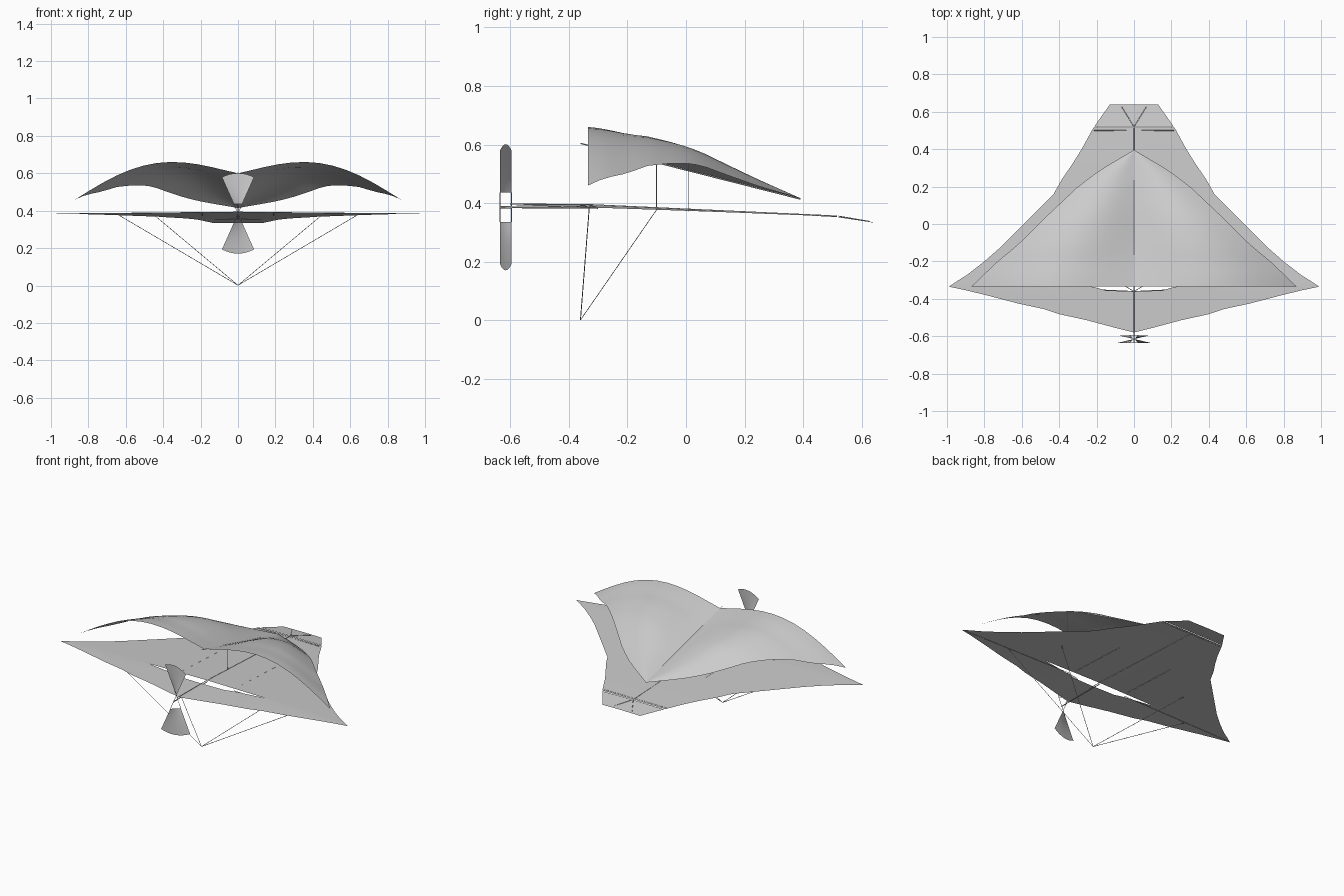
import bpy
import math

if "Cube" in bpy.data.objects:
    bpy.data.objects.remove(bpy.data.objects["Cube"])


def interp(table, v):
    """Piecewise linear lookup in [(key, value), ...] with rising keys."""
    if v <= table[0][0]:
        return table[0][1]
    for (a, p), (b, q) in zip(table, table[1:]):
        if v <= b:
            return p + (q - p) * (v - a) / (b - a)
    return table[-1][1]


def sheet(name, rows):
    """Cloth panel lofted through rows of points."""
    n = len(rows[0])
    verts = [p for r in rows for p in r]
    faces = [(i * n + j, i * n + j + 1, (i + 1) * n + j + 1, (i + 1) * n + j)
             for i in range(len(rows) - 1) for j in range(n - 1)]
    me = bpy.data.meshes.new(name)
    me.from_pydata(verts, [], faces)
    me.validate()
    me.update()
    ob = bpy.data.objects.new(name, me)
    bpy.context.collection.objects.link(ob)
    bpy.ops.object.select_all(action='DESELECT')
    ob.select_set(True)
    bpy.context.view_layer.objects.active = ob
    bpy.ops.object.shade_smooth_by_angle(angle=math.radians(20))
    return ob


def rod(name, pts, r=0.0015):
    """Thin tube along a polyline."""
    cu = bpy.data.curves.new(name, 'CURVE')
    cu.dimensions = '3D'
    cu.bevel_depth = r
    cu.bevel_resolution = 0
    cu.use_fill_caps = True
    sp = cu.splines.new('POLY')
    sp.points.add(len(pts) - 1)
    for p, c in zip(sp.points, pts):
        p.co = (*c, 1)
    ob = bpy.data.objects.new(name, cu)
    bpy.context.collection.objects.link(ob)
    return ob


def span(n):
    return [-1 + 2 * i / n for i in range(n + 1)]


# lower sail: outline tables and gentle slope
front_edge = [(0, -.58), (.1, -.555), (.25, -.515), (.4, -.482), (.48, -.455),
              (.62, -.425), (.8, -.378), (.9, -.354), (.99, -.335)]
slit_edge = [(0, -.36), (.15, -.355), (.21, -.338), (.4, -.305),
             (.945, -.305), (.99, -.335)]
half_width = [(-.305, .945), (-.27, .89), (-.2, .8), (-.13, .72), (.02, .57),
              (.16, .43), (.24, .385), (.32, .33), (.4, .28), (.515, .217)]


def low_z(x, y):
    z = interp([(-.58, .393), (-.33, .395), (.5, .357), (.64, .335)], y)
    return z - .010 * abs(x)


xs = sorted({s * x for x, _ in front_edge + slit_edge for s in (1, -1)})
front_rows = []
for k in range(4):
    row = []
    for x in xs:
        a, b = interp(front_edge, abs(x)), interp(slit_edge, abs(x))
        y = a + (b - a) * k / 3
        row.append((x, y, low_z(x, y)))
    front_rows.append(row)
sheet("lower_front_sail", front_rows)
sheet("lower_main_sail", [[(w * u, y, low_z(w * u, y)) for u in span(12)]
                          for y, w in half_width])
sheet("tail_flap", [[(w * u, y, low_z(w * u, y)) for u in span(4)]
                    for y, w in [(.52, .213), (.638, .13)]])

# upper sail: two billowing lobes either side of the keel
lead_x = [(-.335, .87), (-.2, .73), (-.11, .62), (.02, .49), (.2, .3),
          (.29, .18), (.395, 0.002)]
lead_z = [(-.335, .46), (-.28, .485), (-.2, .502), (-.13, .528), (-.03, .538),
          (.05, .53), (.12, .503), (.25, .457), (.395, .415)]


def keel_z(y):
    return .6 + (.415 - .6) * (y + .335) / .73


upper = []
for k in range(19):
    y = -.335 + .73 * k / 18
    w, zl, zk = interp(lead_x, y), interp(lead_z, y), keel_z(y)
    b = .125 * (.395 - y) / .73
    row = []
    for u in span(24):
        a = abs(u)
        row.append((w * u, y, zk + (zl - zk) * a
                    + b * math.sin(math.pi * a ** 1.05)))
    upper.append(row)
sheet("upper_sail", upper)

# propeller: two twisted fan blades
for name, s in (("propeller_blade_top", 1), ("propeller_blade_bottom", -1)):
    rows = []
    for k in range(7):
        r = .05 + .165 * k / 6
        w = .022 + .064 * k / 6
        rows.append([(s * w * u, -.615 - .02 * u,
                      .386 + s * (r - .022 * u * u * k / 6)) for u in span(8)])
    sheet(name, rows)
    for e in (-1, 1):
        rod("blade_stay", [(0, -.615 - .02 * e, .386),
                           (s * .022 * e, -.615 - .02 * e, .386 + s * .05)])
rod("propeller_hub", [(0, -.637, .386), (0, -.593, .386)], .004)
rod("propeller_shaft", [(0, -.6, .386), (0, -.3, .384)], .003)

# keels and spars
rod("lower_keel", [(0, -.6, .397), (0, -.33, .395), (0, .515, .356)], .002)
rod("upper_keel", [(0, -.36, .604), (0, .39, .414)], .002)
rod("king_post", [(0, -.1, .385), (0, -.1, .54)])
for s in (-1, 1):
    rod("lower_spar", [(0, .5, .355), (s * .215, .5, .354)])
    rod("cross_spar", [(s * .2, -.325, .39), (s * .97, -.33, .384)])
    rod("tail_batten", [(0, .52, .356), (s * .065, .625, .338)])
    rod("sail_batten", [(s * .19, -.28, .39), (s * .19, .1, .373)])
    # bridle lines meeting at the lowest point
    rod("outer_bridle", [(s * .65, -.33, .384), (0, -.36, .0015)])
    rod("inner_bridle", [(s * .45, -.1, .378), (0, -.36, .0015)])
    rod("sail_stay", [(s * .5, .01, .537), (s * .5, .01, .372)], .001)
